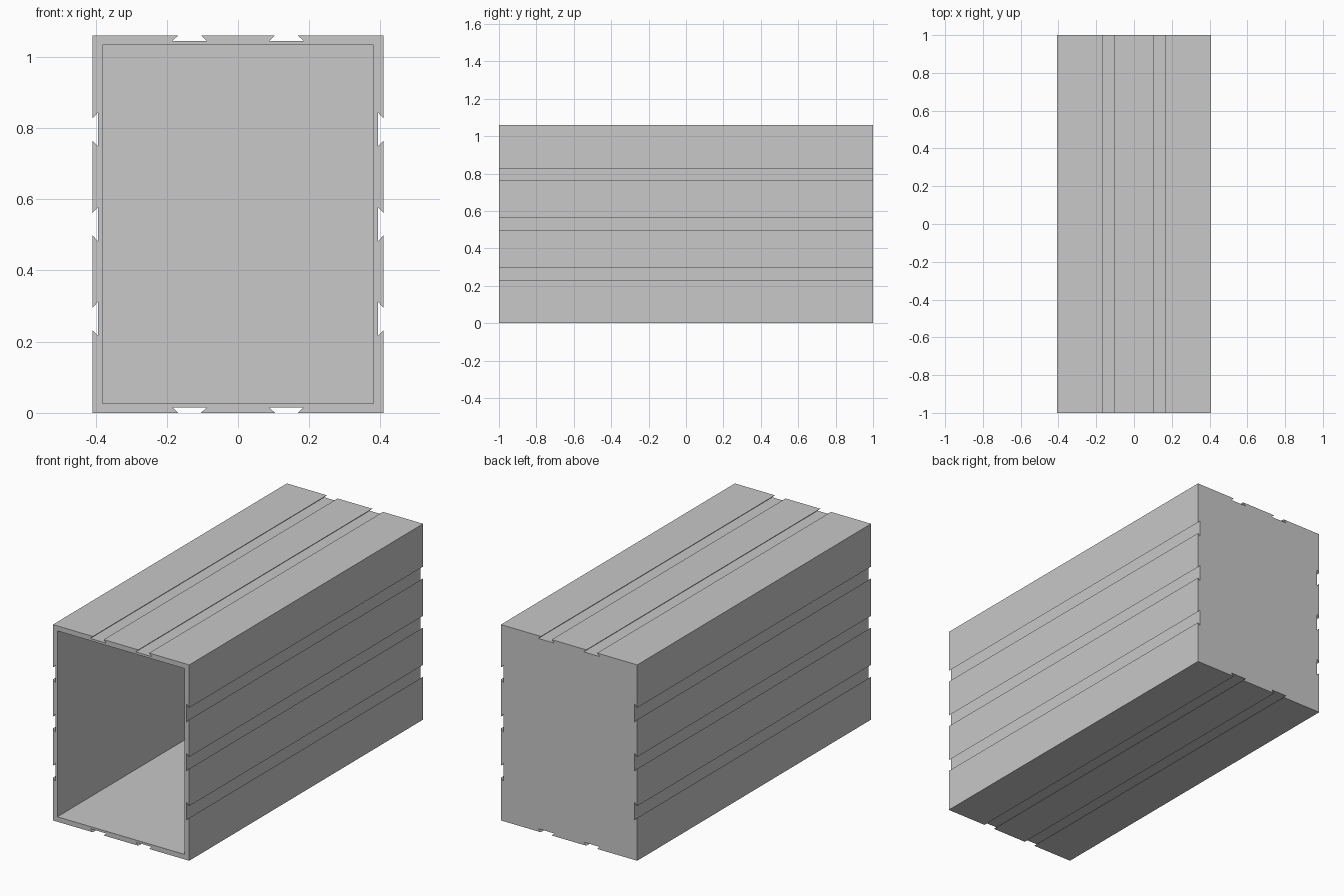
import bpy, bmesh

cube = bpy.data.objects.get("Cube")
if cube:
    bpy.data.objects.remove(cube, do_unlink=True)

HALF_W, HEIGHT, HALF_L = 0.408, 1.06, 1.0
WALL, DEPTH = 0.027, 0.015
MOUTH, FLOOR = 0.032, 0.048            # half widths of a dovetail groove
HALF_H = HEIGHT / 2

grey = bpy.data.materials.new("plain_grey")
grey.use_nodes = True
colour = (0.58, 0.58, 0.58, 1)
grey.diffuse_color = colour
grey.node_tree.nodes["Principled BSDF"].inputs["Base Color"].default_value = colour


def side(half, offset, centres):
    """One wall as (along, out) points, from its first corner through its grooves."""
    points = [(-half, offset)]
    for c in centres:
        points += [(c - MOUTH, offset), (c - FLOOR, offset - DEPTH),
                   (c + FLOOR, offset - DEPTH), (c + MOUTH, offset)]
    return points


# Outer outline: bottom, right, top and left walls in turn
across = side(HALF_W, HALF_H, (-0.136, 0.136))
upright = side(HALF_H, HALF_W, (-0.266, 0, 0.266))
outline = [(a, -o) for a, o in across] + [(o, a) for a, o in upright]
outline += [(-x, -z) for x, z in outline]
iw, ih = HALF_W - WALL, HALF_H - WALL
opening = [(-iw, -ih), (iw, -ih), (iw, ih), (-iw, ih)]

bm = bmesh.new()


def ring(points, y):
    return [bm.verts.new((x, y, z + HALF_H)) for x, z in points]


def pairs(loop):
    return list(zip(loop, loop[1:] + loop[:1]))


def wall(front, back):
    for (a, b), (c, d) in zip(pairs(front), pairs(back)):
        bm.faces.new((a, b, d, c))


# Grooved outside with a closed back
outer_front, outer_back = ring(outline, -HALF_L), ring(outline, HALF_L)
wall(outer_front, outer_back)
bm.faces.new(outer_back)

# Hollow inside with its own back panel
inner_front, inner_back = ring(opening, -HALF_L), ring(opening, HALF_L - WALL)
wall(inner_front, inner_back)
bm.faces.new(inner_back)

# Front rim between the outline and the opening
rim = [bm.edges.get(p) for p in pairs(outer_front) + pairs(inner_front)]
bmesh.ops.triangle_fill(bm, edges=rim, use_beauty=True, normal=(0, -1, 0))
bmesh.ops.recalc_face_normals(bm, faces=bm.faces)

mesh = bpy.data.meshes.new("grooved_box")
bm.to_mesh(mesh)
bm.free()
mesh.materials.append(grey)
box = bpy.data.objects.new("grooved_box", mesh)
bpy.context.collection.objects.link(box)
